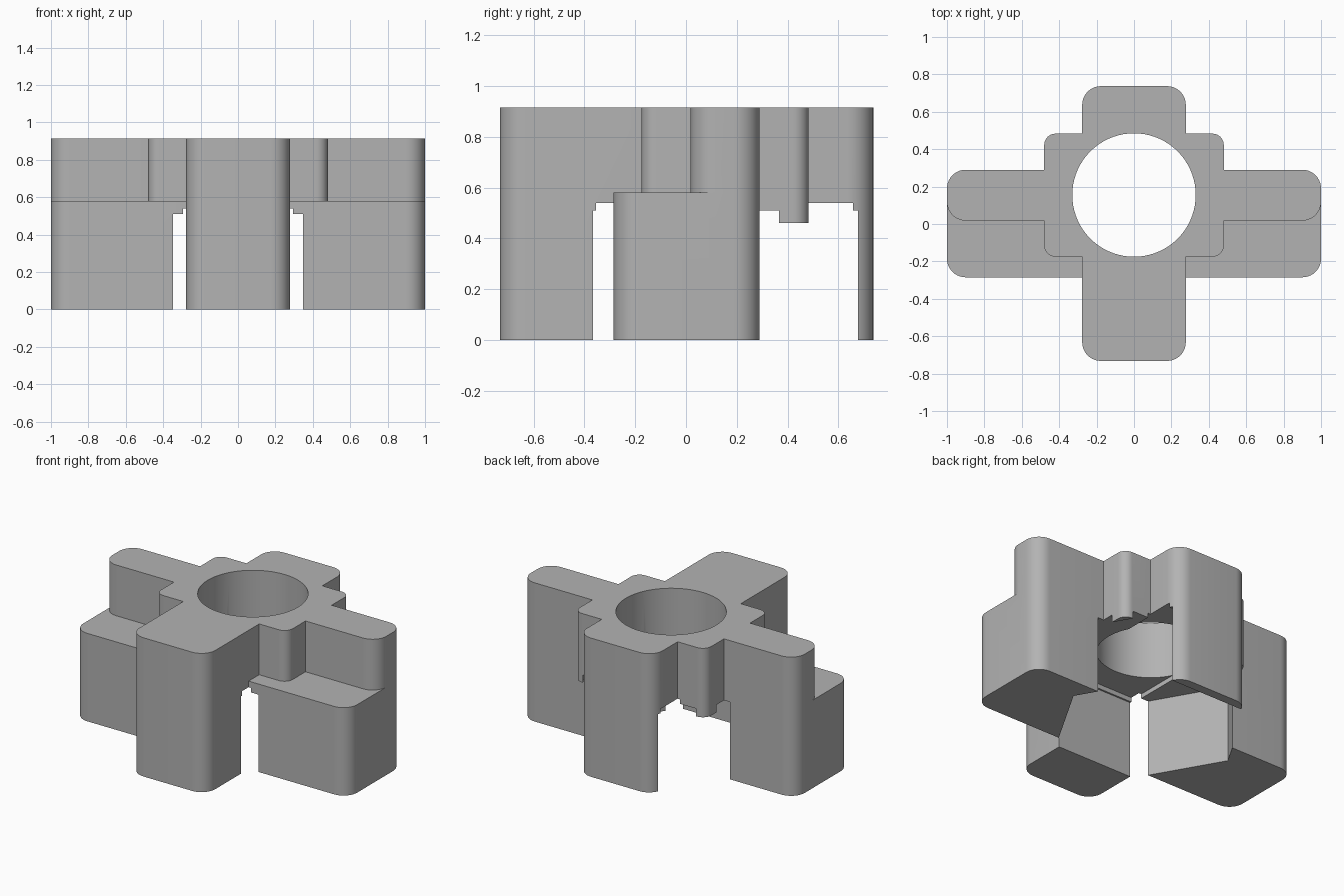
import bpy
import bmesh
from math import cos, sin, pi, radians

cube = bpy.data.objects.get("Cube")
if cube:
    bpy.data.objects.remove(cube, do_unlink=True)

HEIGHT = 0.915
CENTRE_Y = 0.155  # axis of the bore and the hexagonal pocket

grey = bpy.data.materials.new("plain grey")
grey.use_nodes = True
grey.diffuse_color = (0.45, 0.45, 0.45, 1)
grey.node_tree.nodes["Principled BSDF"].inputs["Base Color"].default_value = grey.diffuse_color


def prism(name, outline, z0, z1):
    """Extrude a closed outline from z0 to z1."""
    bm = bmesh.new()
    base = bm.faces.new([bm.verts.new((x, y, z0)) for x, y in outline])
    top = bmesh.ops.extrude_face_region(bm, geom=[base])["geom"]
    verts = [v for v in top if isinstance(v, bmesh.types.BMVert)]
    bmesh.ops.translate(bm, verts=verts, vec=(0, 0, z1 - z0))
    bmesh.ops.recalc_face_normals(bm, faces=bm.faces)
    mesh = bpy.data.meshes.new(name)
    bm.to_mesh(mesh)
    bm.free()
    mesh.materials.append(grey)
    obj = bpy.data.objects.new(name, mesh)
    bpy.context.collection.objects.link(obj)
    return obj


def rounded_rect(x, y0, y1, r, steps=10):
    """Outline mirrored about x = 0, with rounded corners."""
    corners = [(x - r, y1 - r), (r - x, y1 - r), (r - x, y0 + r), (x - r, y0 + r)]
    return [(cx + r * cos((q + i / steps) * pi / 2), cy + r * sin((q + i / steps) * pi / 2))
            for q, (cx, cy) in enumerate(corners) for i in range(steps + 1)]


def polygon(radius, sides):
    return [(radius * cos(2 * pi * i / sides), CENTRE_Y + radius * sin(2 * pi * i / sides))
            for i in range(sides)]


def combine(body, other, operation):
    other.hide_render = True
    mod = body.modifiers.new(operation.lower(), "BOOLEAN")
    mod.operation = operation
    mod.solver = "EXACT"
    mod.object = other
    bpy.context.view_layer.objects.active = body
    bpy.ops.object.modifier_apply(modifier=mod.name)
    bpy.data.objects.remove(other, do_unlink=True)


# Long front-to-back block, the body that everything joins
body = prism("cross_body", rounded_rect(0.277, -0.732, 0.737, 0.1), 0, HEIGHT)

# Stepped side arms and the collar around the bore
combine(body, prism("lower_side_arms", rounded_rect(1, -0.285, 0.29, 0.1), 0, 0.58), "UNION")
combine(body, prism("upper_side_arms", rounded_rect(1, 0.018, 0.29, 0.1), 0.3, HEIGHT), "UNION")
combine(body, prism("collar", rounded_rect(0.48, -0.175, 0.483, 0.06), 0.46, HEIGHT), "UNION")

# Hexagonal pocket from below, a shallow recess in its roof, and the round bore
combine(body, prism("hex_pocket", polygon(0.602, 6), -0.1, 0.51), "DIFFERENCE")
combine(body, prism("roof_recess",
                    [(0.295, -0.355), (0.295, 0.657), (-0.295, 0.657), (-0.295, -0.355)],
                    0.4, 0.54), "DIFFERENCE")
combine(body, prism("bore", polygon(0.33, 72), 0.3, HEIGHT + 0.1), "DIFFERENCE")

# Smooth rounded corners, crisp edges
bpy.ops.object.select_all(action="DESELECT")
body.select_set(True)
bpy.context.view_layer.objects.active = body
bpy.ops.object.shade_smooth_by_angle(angle=radians(30))
